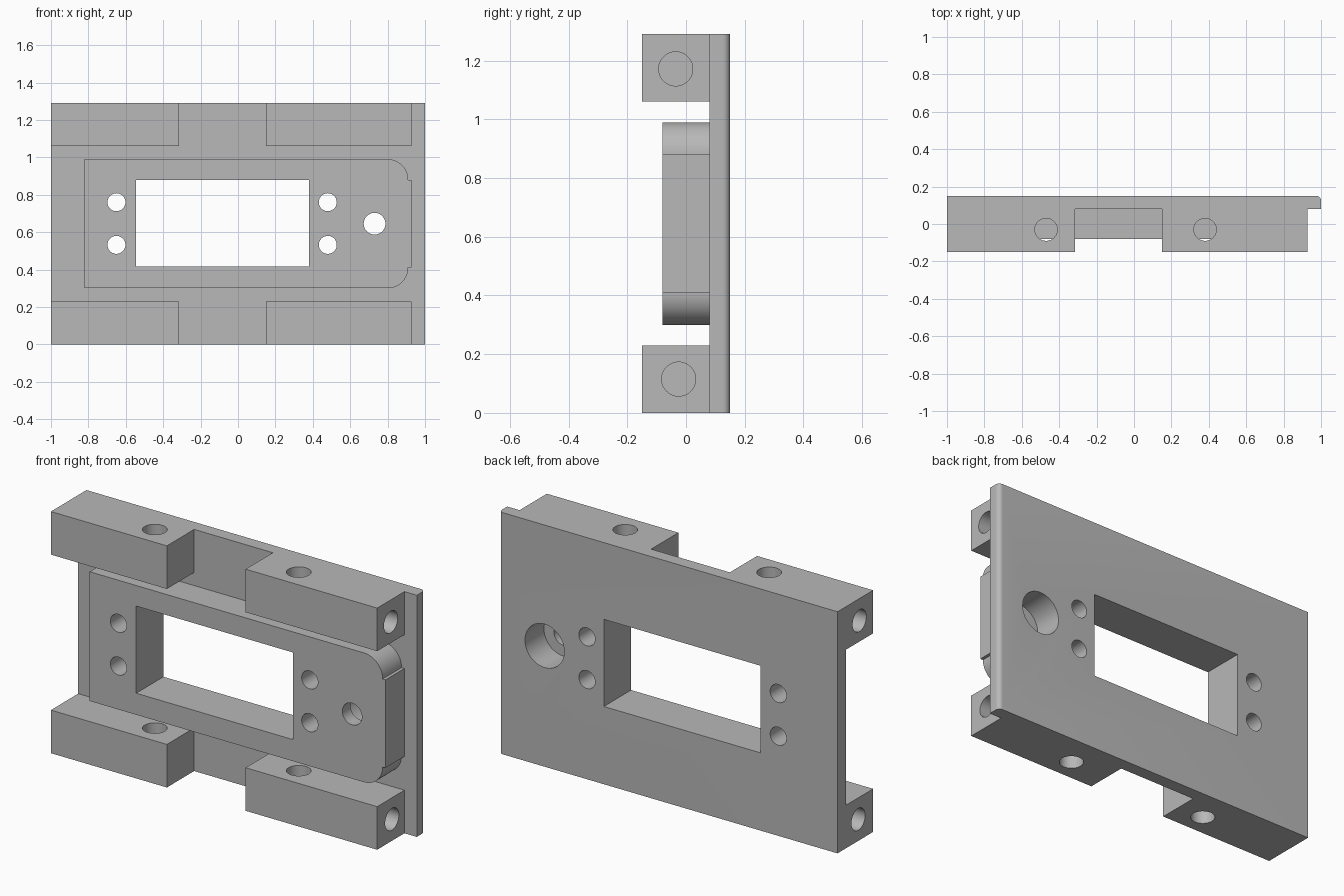
import bpy
import bmesh
from math import cos, sin, pi, radians

cube = bpy.data.objects.get("Cube")
if cube:
    bpy.data.objects.remove(cube, do_unlink=True)

grey = bpy.data.materials.new("mid grey")
grey.use_nodes = True
colour = (0.48, 0.48, 0.48, 1)
grey.diffuse_color = colour
grey.node_tree.nodes["Principled BSDF"].inputs["Base Color"].default_value = colour

X, Y, Z = range(3)
HEIGHT = 1.29


def arc(cx, cy, r, start, end, steps):
    span = radians(end - start)
    return [(cx + r * cos(radians(start) + span * i / steps),
             cy + r * sin(radians(start) + span * i / steps)) for i in range(steps + 1)]


def prism(name, profile, axis, lo, hi):
    """Extrude a flat outline along one axis; its points use the other two axes."""
    bm = bmesh.new()
    verts = []
    for point in profile:
        co = list(point)
        co.insert(axis, lo)
        verts.append(bm.verts.new(co))
    face = bm.faces.new(verts)
    out = bmesh.ops.extrude_face_region(bm, geom=[face])
    for v in out["geom"]:
        if isinstance(v, bmesh.types.BMVert):
            v.co[axis] = hi
    bmesh.ops.recalc_face_normals(bm, faces=bm.faces)
    mesh = bpy.data.meshes.new(name)
    bm.to_mesh(mesh)
    bm.free()
    mesh.materials.append(grey)
    ob = bpy.data.objects.new(name, mesh)
    bpy.context.collection.objects.link(ob)
    return ob


def box(name, x0, x1, y0, y1, z0, z1):
    return prism(name, [(x0, y0), (x1, y0), (x1, y1), (x0, y1)], Z, z0, z1)


def drill(a, b, r, axis, lo, hi):
    circle = arc(a, b, r, 0, 360, 48)[:-1]
    return prism("hole_cutter", circle, axis, lo, hi)


def combine(target, other, operation):
    mod = target.modifiers.new("combine", "BOOLEAN")
    mod.solver = "EXACT"
    mod.operation = operation
    mod.object = other
    other.hide_render = True
    bpy.context.view_layer.objects.active = target
    bpy.ops.object.modifier_apply(modifier=mod.name)
    bpy.data.objects.remove(other, do_unlink=True)


# Back plate with one rounded rear edge
plate = prism("mounting_plate",
              [(-1, 0.08), (1, 0.08)] + arc(0.975, 0.125, 0.025, 0, 90, 8) + [(-1, 0.15)],
              Z, 0, HEIGHT)

# Raised pad with rounded corners and a shallow end step
mid = 0.645
upper = [(0.927, 0.88)] + arc(0.8, 0.88, 0.11, 0, 90, 16) + [(-0.82, 0.99)]
lower = [(x, 2 * mid - z) for x, z in reversed(upper)]
pad = prism("raised_pad", upper + lower, Y, -0.08, 0.1)
combine(plate, pad, "UNION")

# Four clamp lugs along the top and bottom
for z0, z1 in ((0, 0.23), (1.06, HEIGHT)):
    for x0, x1 in ((-1, -0.315), (0.15, 0.927)):
        combine(plate, box("lug", x0, x1, -0.15, 0.1, z0, z1), "UNION")

# Central window
combine(plate, box("window_cutter", -0.545, 0.38, -0.3, 0.3, 0.415, 0.88), "DIFFERENCE")

# Small screw holes beside the window
for x in (-0.65, 0.48):
    for z in (0.532, 0.76):
        combine(plate, drill(x, z, 0.048, Y, -0.3, 0.3), "DIFFERENCE")

# Large hole, counterbored from the back
combine(plate, drill(0.73, mid, 0.058, Y, -0.3, 0.3), "DIFFERENCE")
combine(plate, drill(0.73, mid, 0.116, Y, -0.01, 0.3), "DIFFERENCE")

# Lug holes: vertical through holes and blind holes in the ends
for z0, z1 in ((-0.02, 0.26), (1.03, 1.31)):
    for x in (-0.47, 0.38):
        combine(plate, drill(x, -0.03, 0.06, Z, z0, z1), "DIFFERENCE")
for y, z in ((-0.025, 0.115), (-0.035, 1.172)):
    for x0, x1 in ((-1.1, -0.7), (0.62, 1.0)):
        combine(plate, drill(y, z, 0.058, X, x0, x1), "DIFFERENCE")

# Smooth the bores and rounded edges only
bpy.ops.object.select_all(action="DESELECT")
plate.select_set(True)
bpy.context.view_layer.objects.active = plate
bpy.ops.object.shade_smooth_by_angle(angle=radians(30))
